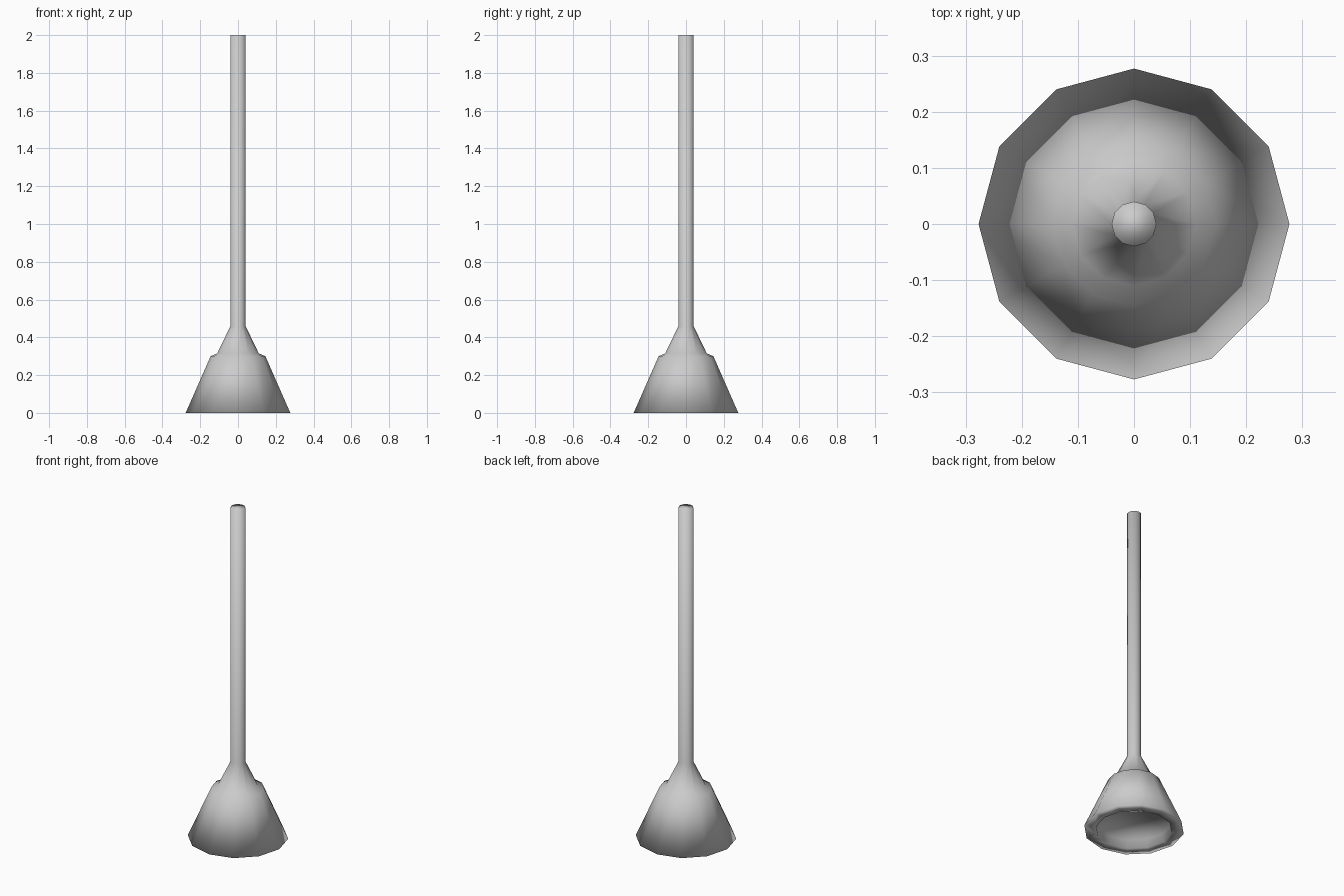
import bpy, bmesh, math

if "Cube" in bpy.data.objects:
    bpy.data.objects.remove(bpy.data.objects["Cube"])

SIDES = 12


def lathe(name, profile):
    """Revolve (radius, z) points about z, capping both ends, all smooth."""
    bm = bmesh.new()
    rings = []
    for r, z in profile:
        rings.append([bm.verts.new((r * math.cos(2 * math.pi * i / SIDES),
                                    r * math.sin(2 * math.pi * i / SIDES), z))
                      for i in range(SIDES)])
    for a, b in zip(rings, rings[1:]):
        for i in range(SIDES):
            j = (i + 1) % SIDES
            bm.faces.new((a[i], a[j], b[j], b[i]))
    bm.faces.new(rings[0])
    bm.faces.new(rings[-1])
    bmesh.ops.recalc_face_normals(bm, faces=bm.faces)
    for f in bm.faces:
        f.smooth = True
    mesh = bpy.data.meshes.new(name)
    bm.to_mesh(mesh)
    bm.free()
    obj = bpy.data.objects.new(name, mesh)
    bpy.context.collection.objects.link(obj)
    return obj


# One continuous form: recessed cup underside, lip, cup wall, collar, handle
lathe("plunger", [(0.205, 0.05), (0.21, 0.0), (0.277, 0.0),
                  (0.145, 0.30), (0.11, 0.315), (0.04, 0.46), (0.04, 2.0)])
